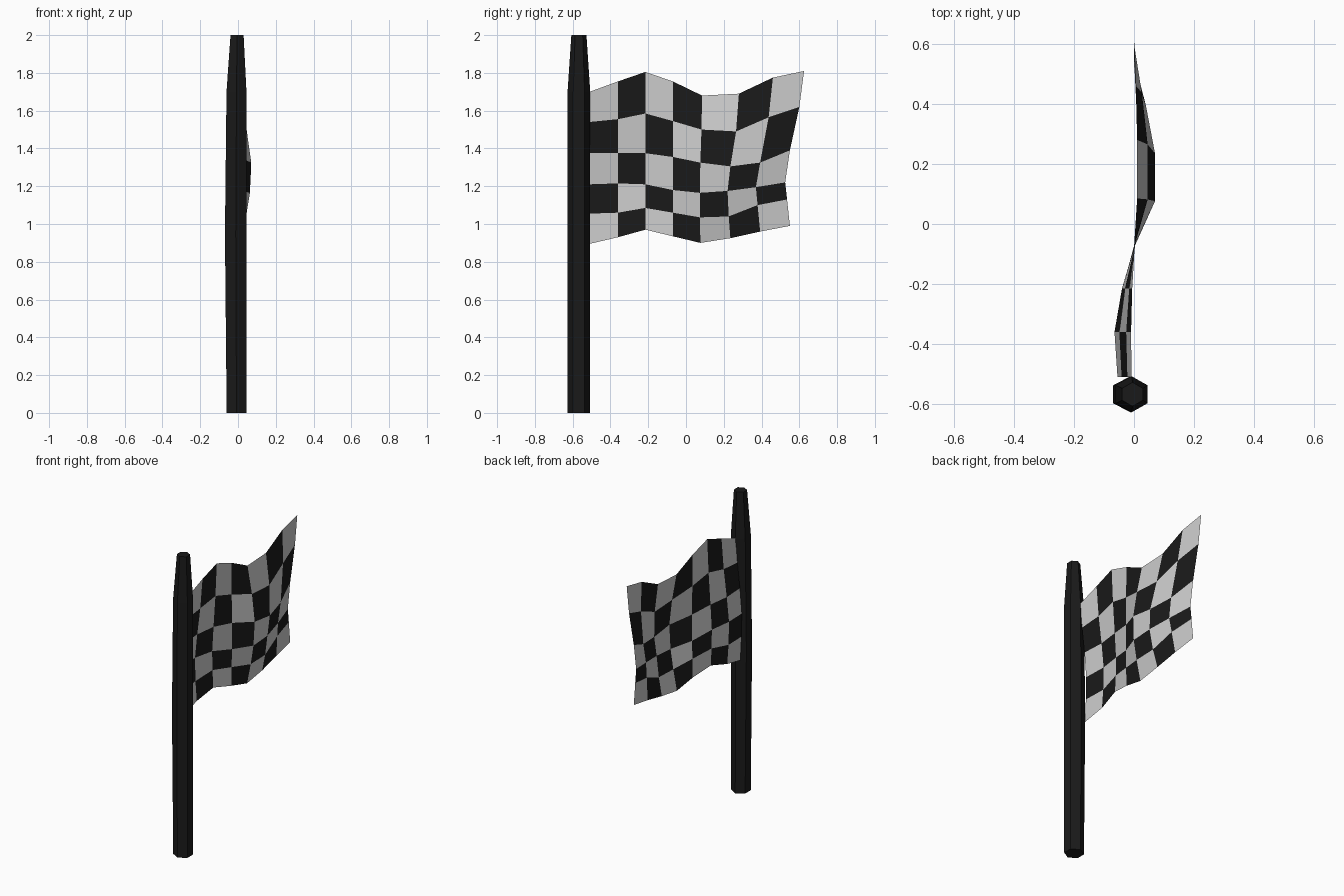
import bpy, math

if "Cube" in bpy.data.objects:
    bpy.data.objects.remove(bpy.data.objects["Cube"])


def material(name, v):
    m = bpy.data.materials.new(name)
    m.diffuse_color = (v, v, v, 1)
    m.use_nodes = True
    m.node_tree.nodes["Principled BSDF"].inputs["Base Color"].default_value = m.diffuse_color
    return m


black = material("black", 0.01)
white = material("white", 0.8)


def add_mesh(name, verts, faces, mats):
    me = bpy.data.meshes.new(name)
    me.from_pydata(verts, [], faces)
    for m in mats:
        me.materials.append(m)
    ob = bpy.data.objects.new(name, me)
    bpy.context.collection.objects.link(ob)
    return ob


# Pole: hexagonal rings (z, centre x, radius), tapered at the top
rings = [(0, -0.008, 0.06), (0.95, -0.012, 0.066), (1.7, -0.008, 0.061), (2.0, -0.005, 0.04)]
N = 6
verts = []
for z, cx, r in rings:
    for i in range(N):
        a = math.radians(30 + 60 * i)
        verts.append((cx + r * math.cos(a), -0.567 + min(r, 0.06) * math.sin(a), z))
faces = [(k * N + i, k * N + (i + 1) % N, (k + 1) * N + (i + 1) % N, (k + 1) * N + i)
         for k in range(len(rings) - 1) for i in range(N)]
faces += [tuple(reversed(range(N))), tuple(range(len(verts) - N, len(verts)))]
add_mesh("pole", verts, faces, [black])

# Flag: 7 x 5 waving grid; heights for each column from top to bottom
heights = [
    (1.70, 1.54, 1.375, 1.21, 1.055, 0.895),
    (1.755, 1.555, 1.375, 1.215, 1.06, 0.93),
    (1.805, 1.585, 1.375, 1.21, 1.085, 0.97),
    (1.755, 1.545, 1.355, 1.18, 1.06, 0.935),
    (1.68, 1.50, 1.325, 1.165, 1.035, 0.90),
    (1.69, 1.49, 1.305, 1.175, 1.04, 0.925),
    (1.775, 1.565, 1.325, 1.195, 1.10, 0.96),
    (1.81, 1.62, 1.39, 1.22, 1.13, 0.99),
]
base_y = [-0.51, -0.36, -0.215, -0.07, 0.073, 0.22, 0.37, 0.525]
lean = [0, 0, 0, 0, 0.012, 0.06, 0.09, 0.10]         # sideways stretch per column
lean_row = [1, 0.75, 0.25, 0, 0.1, 0.25]
wave = [-0.055, -0.065, -0.04, 0.004, 0.07, 0.07, 0.04, 0]   # depth per column
near_row = [0.15, 0.4, 0.75, 1, 0.95, 0.8]           # pole-side belly
far_row = [0.15, 0.65, 1, 0.9, 0.6, 0.2]             # free-side belly

verts = []
for c, col in enumerate(heights):
    belly = near_row if c < 3 else far_row
    for r, z in enumerate(col):
        verts.append((wave[c] * belly[r], base_y[c] + lean[c] * lean_row[r], z))
cells = [(c, r) for c in range(7) for r in range(5)]
faces = [(c * 6 + r, c * 6 + r + 1, c * 6 + r + 7, c * 6 + r + 6) for c, r in cells]
flag = add_mesh("checkered_flag", verts, faces, [white, black])
for p, (c, r) in zip(flag.data.polygons, cells):
    p.material_index = (c + r) % 2
